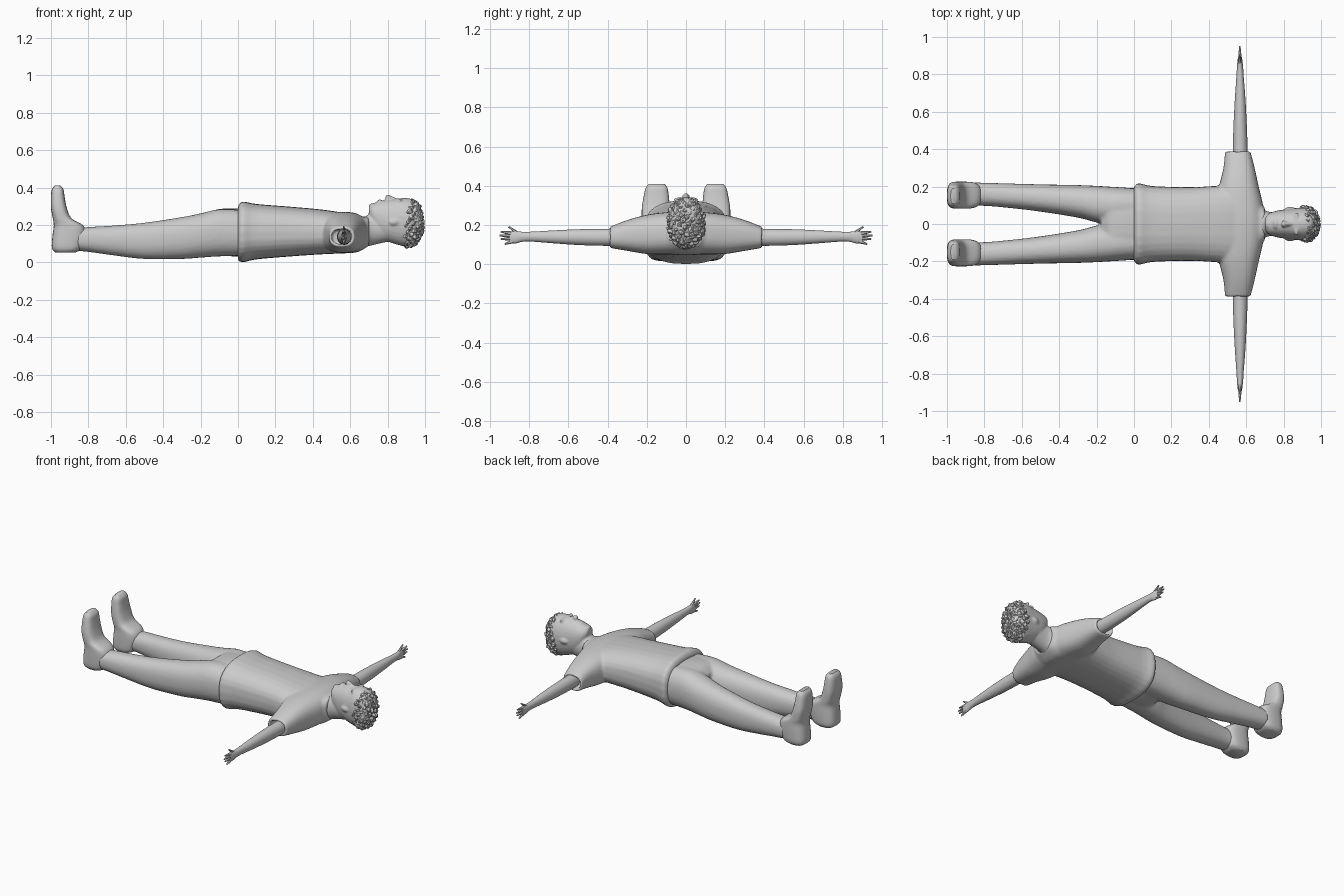
import bpy, bmesh, math, random
from mathutils import Vector, Matrix

cube = bpy.data.objects.get("Cube")
if cube:
    bpy.data.objects.remove(cube, do_unlink=True)
random.seed(4)

grey = bpy.data.materials.new("plain grey")
grey.use_nodes = True
COLOUR = (0.6, 0.6, 0.6, 1)
grey.diffuse_color = COLOUR
grey.node_tree.nodes["Principled BSDF"].inputs["Base Color"].default_value = COLOUR


def loft(bm, axis, rings, n=2.0, side=1, recess=0.0, seg=28, steps=4):
    """Skin rounded sections (t, low_a, high_a, low_b, high_b) along an axis."""
    path = []
    for i in range(len(rings) - 1):
        p0, p1, p2, p3 = (Vector(rings[min(max(k, 0), len(rings) - 1)])
                          for k in (i - 1, i, i + 1, i + 2))
        for s in range(steps):
            u = s / steps
            path.append(p1 + (p2 - p0) * (u / 2)
                        + (2 * p0 - 5 * p1 + 4 * p2 - p3) * (u * u / 2)
                        + (3 * p1 - p0 - 3 * p2 + p3) * (u ** 3 / 2))
    path.append(Vector(rings[-1]))

    def inner(r, depth):
        t, a0, a1, b0, b1 = r
        return Vector((t + depth, a0 + .014, a1 - .014, b0 + .014, b1 - .014))
    if recess:
        path = ([inner(path[0], recess), inner(path[0], 0)] + path
                + [inner(path[-1], 0), inner(path[-1], -recess)])
    loops = []
    for t, a0, a1, b0, b1 in path:
        loop = []
        for k in range(seg):
            c, s = math.cos(2 * math.pi * k / seg), math.sin(2 * math.pi * k / seg)
            a = (a0 + a1) / 2 + (a1 - a0) / 2 * math.copysign(abs(c) ** (2 / n), c)
            b = (b0 + b1) / 2 + (b1 - b0) / 2 * math.copysign(abs(s) ** (2 / n), s)
            x, y, z = {"x": (t, a, b), "y": (a, t, b), "z": (a, b, t)}[axis]
            loop.append(bm.verts.new((x, y * side, z)))
        loops.append(loop)
    for la, lb in zip(loops, loops[1:]):
        for k in range(seg):
            j = (k + 1) % seg
            bm.faces.new((la[k], la[j], lb[j], lb[k]))
    bm.faces.new(loops[0])
    bm.faces.new(loops[-1])


def rod(bm, p, q, r0, r1):
    """Tapered six-sided rod between two points."""
    p, q = Vector(p), Vector(q)
    m = Matrix.Translation((p + q) / 2) @ (q - p).to_track_quat("Z", "Y").to_matrix().to_4x4()
    bmesh.ops.create_cone(bm, cap_ends=True, segments=6, radius1=r0, radius2=r1,
                          depth=(q - p).length, matrix=m)


def ball(bm, pos, radii, sub=3):
    m = Matrix.Translation(pos) @ Matrix.Diagonal((*radii, 1))
    return bmesh.ops.create_icosphere(bm, subdivisions=sub, radius=1, matrix=m)["verts"]


def finish(name, bm, voxel=0, relax=0, smooth=True):
    bmesh.ops.recalc_face_normals(bm, faces=bm.faces)
    mesh = bpy.data.meshes.new(name)
    bm.to_mesh(mesh)
    bm.free()
    mesh.materials.append(grey)
    ob = bpy.data.objects.new(name, mesh)
    bpy.context.collection.objects.link(ob)
    if smooth:
        bpy.ops.object.select_all(action="DESELECT")
        ob.select_set(True)
        bpy.context.view_layer.objects.active = ob
        bpy.ops.object.shade_smooth_by_angle(angle=math.radians(45))
    if voxel:                       # fuse overlapping volumes into one soft skin
        r = ob.modifiers.new("fuse", "REMESH")
        r.mode, r.voxel_size, r.use_smooth_shade = "VOXEL", voxel, True
        s = ob.modifiers.new("relax", "SMOOTH")
        s.factor, s.iterations = 0.5, relax
    return ob


# Shirt: body lofted along the trunk, shoulders and sleeves lofted across it
bm = bmesh.new()
loft(bm, "x", [(.0, -.2, .2, .012, .300), (.025, -.218, .218, .0, .325),
               (.10, -.203, .203, .016, .312), (.30, -.197, .197, .033, .296),
               (.45, -.205, .205, .043, .282), (.56, -.21, .21, .048, .265),
               (.64, -.16, .16, .055, .245), (.70, -.085, .085, .09, .245)], n=2.6)
half = [(.39, .487, .622, .083, .19), (.30, .478, .645, .068, .225),
        (.20, .455, .667, .052, .252), (.10, .44, .69, .05, .265)]
loft(bm, "y", [(-r[0], *r[1:]) for r in half] + [(0, .43, .70, .048, .27)] + half[::-1],
     n=2.5, recess=.04)
finish("shirt", bm, .008, 5)

# Trousers: hips plus two legs
bm = bmesh.new()
loft(bm, "x", [(.04, -.19, .19, .03, .285), (-.06, -.195, .195, .033, .288),
               (-.13, -.198, .198, .034, .278), (-.175, -.17, .17, .06, .24)], n=2.5)
for side in (1, -1):
    loft(bm, "x", [(.02, -.005, .19, .035, .28), (-.10, -.004, .198, .032, .284),
                   (-.20, .008, .204, .025, .262), (-.30, .034, .208, .018, .242),
                   (-.50, .066, .212, .018, .212), (-.65, .084, .216, .035, .198),
                   (-.78, .096, .22, .053, .19), (-.86, .098, .222, .062, .185)],
         n=2.3, side=side)
finish("trousers", bm, .009, 4)

# Shoes: toes point up, sole faces the low x end
for side, tag in ((1, "left"), (-1, "right")):
    bm = bmesh.new()
    loft(bm, "z", [(.052, -.975, -.87, .10, .205), (.075, -.995, -.835, .085, .222),
                   (.14, -.992, -.815, .082, .226), (.195, -.985, -.825, .083, .226),
                   (.235, -.99, -.89, .083, .226), (.29, -1.0, -.915, .083, .225),
                   (.35, -1.0, -.927, .088, .215), (.39, -.995, -.933, .095, .205),
                   (.41, -.98, -.95, .11, .19)], n=2.8, side=side)
    finish(tag + "_shoe", bm)

    # Arm, palm and spread fingers, with the hand edge-on from above
    bm = bmesh.new()
    loft(bm, "y", [(.33, .53, .608, .093, .183), (.42, .529, .607, .094, .18),
                   (.55, .533, .602, .098, .178), (.68, .54, .595, .107, .172),
                   (.78, .547, .587, .115, .166), (.83, .55, .584, .115, .165),
                   (.87, .553, .58, .106, .168), (.90, .558, .575, .108, .166)], side=side)
    for y0, z0, y1, z1 in ((.85, .15, .905, .192), (.89, .157, .945, .166),
                           (.89, .145, .952, .146), (.89, .130, .945, .128),
                           (.88, .118, .925, .102)):
        rod(bm, (.566, y0 * side, z0), (.566, y1 * side, z1), .011, .004)
    finish(tag + "_arm", bm)

# Head with neck, nose, brow, lips, chin and ears
bm = bmesh.new()
loft(bm, "x", [(.62, -.11, .11, .065, .235), (.67, -.09, .09, .078, .24),
               (.72, -.066, .066, .092, .265), (.80, -.062, .062, .11, .25)])
loft(bm, "x", [(.70, -.03, .03, .255, .298), (.72, -.056, .056, .20, .314),
               (.76, -.07, .07, .135, .328), (.80, -.077, .077, .112, .335),
               (.85, -.083, .083, .095, .340), (.90, -.088, .088, .085, .344),
               (.95, -.083, .083, .10, .328), (.98, -.055, .055, .15, .28)], n=2.15)
rod(bm, (.845, 0, .335), (.803, 0, .348), .009, .015)
ball(bm, (.80, 0, .345), (.012, .019, .018))
ball(bm, (.757, 0, .325), (.011, .026, .012))
ball(bm, (.718, 0, .302), (.018, .025, .014))
for side in (1, -1):
    ball(bm, (.868, .035 * side, .328), (.010, .028, .014))
    ball(bm, (.835, .08 * side, .215), (.027, .012, .018))
finish("head", bm, .006, 4)

# Curly hair: a rough cap studded with faceted curls
bm = bmesh.new()
C, R = Vector((.918, 0, .21)), Vector((.067, .088, .122))
ball(bm, C, R)
for i in range(150):
    h = 1 - 2 * (i + .5) / 150
    w = math.sqrt(1 - h * h)
    d = Vector((w * math.cos(i * 2.39996), w * math.sin(i * 2.39996), h))
    if d.x < -.35 + .5 * max(d.z, 0):
        continue
    pos = C + Vector(a * b for a, b in zip(d, R))
    r = random.uniform(.012, .019)
    for v in ball(bm, pos, (r, r, r), 1):
        v.co += Vector(random.uniform(-.004, .004) for _ in range(3))
finish("hair", bm, smooth=False)
